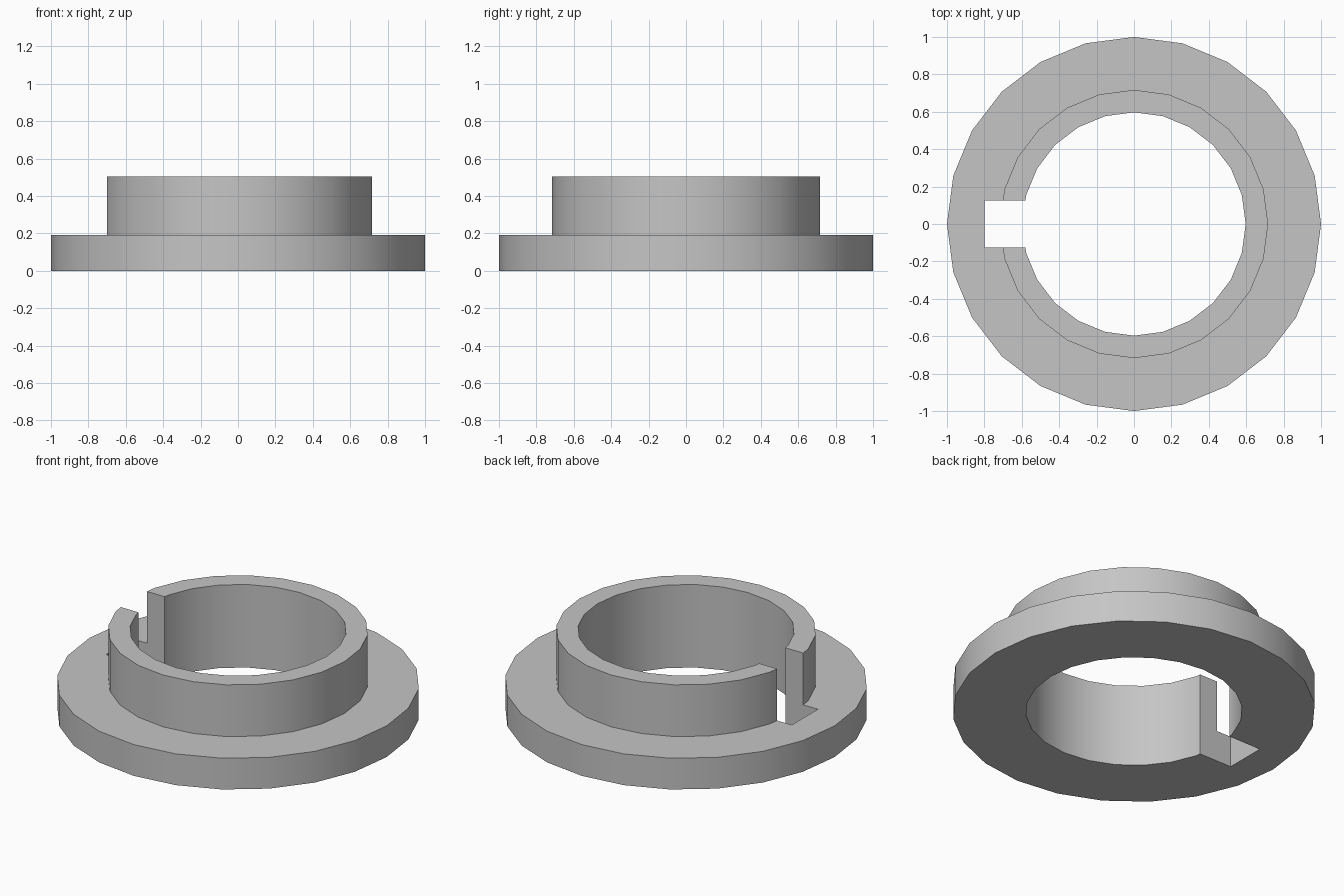
import bpy
import bmesh
from math import pi, radians
from mathutils import Matrix, Vector

if "Cube" in bpy.data.objects:
    bpy.data.objects.remove(bpy.data.objects["Cube"])

SIDES = 24
BORE, COLLAR, FLANGE = 0.597, 0.717, 1.0
FLANGE_TOP, COLLAR_TOP = 0.19, 0.505

# Single grey colour
grey = bpy.data.materials.new("plain grey")
grey.use_nodes = True
colour = (0.56, 0.56, 0.56, 1)
grey.diffuse_color = colour
grey.node_tree.nodes["Principled BSDF"].inputs["Base Color"].default_value = colour


def make_object(name, bm):
    bmesh.ops.recalc_face_normals(bm, faces=bm.faces)
    mesh = bpy.data.meshes.new(name)
    bm.to_mesh(mesh)
    bm.free()
    mesh.materials.append(grey)
    obj = bpy.data.objects.new(name, mesh)
    bpy.context.collection.objects.link(obj)
    return obj


# Flanged collar: stepped section turned around the vertical axis
profile = [(BORE, 0), (FLANGE, 0), (FLANGE, FLANGE_TOP),
           (COLLAR, FLANGE_TOP), (COLLAR, COLLAR_TOP), (BORE, COLLAR_TOP)]
bm = bmesh.new()
verts = [bm.verts.new((r, 0, z)) for r, z in profile]
edges = [bm.edges.new((v, verts[i - 1])) for i, v in enumerate(verts)]
bmesh.ops.spin(bm, geom=verts + edges, cent=(0, 0, 0), axis=(0, 0, 1),
               angle=2 * pi, steps=SIDES, use_duplicate=False)
bmesh.ops.remove_doubles(bm, verts=bm.verts, dist=0.0001)
collar = make_object("flanged_collar", bm)

# Keyway: a slot through the collar and into the flange
bm = bmesh.new()
bmesh.ops.create_cube(bm, size=1, matrix=Matrix.LocRotScale(
    Vector((-0.6, 0, 0.25)), None, Vector((0.4, 0.25, 1))))
cutter = make_object("keyway_cutter", bm)
cutter.hide_render = True

cut = collar.modifiers.new("keyway", "BOOLEAN")
cut.operation = "DIFFERENCE"
cut.solver = "EXACT"
cut.object = cutter

bpy.ops.object.select_all(action="DESELECT")
bpy.context.view_layer.objects.active = collar
collar.select_set(True)
bpy.ops.object.modifier_apply(modifier=cut.name)
bpy.data.objects.remove(cutter)

# Smooth round walls with crisp rims
bpy.ops.object.shade_smooth_by_angle(angle=radians(30))
